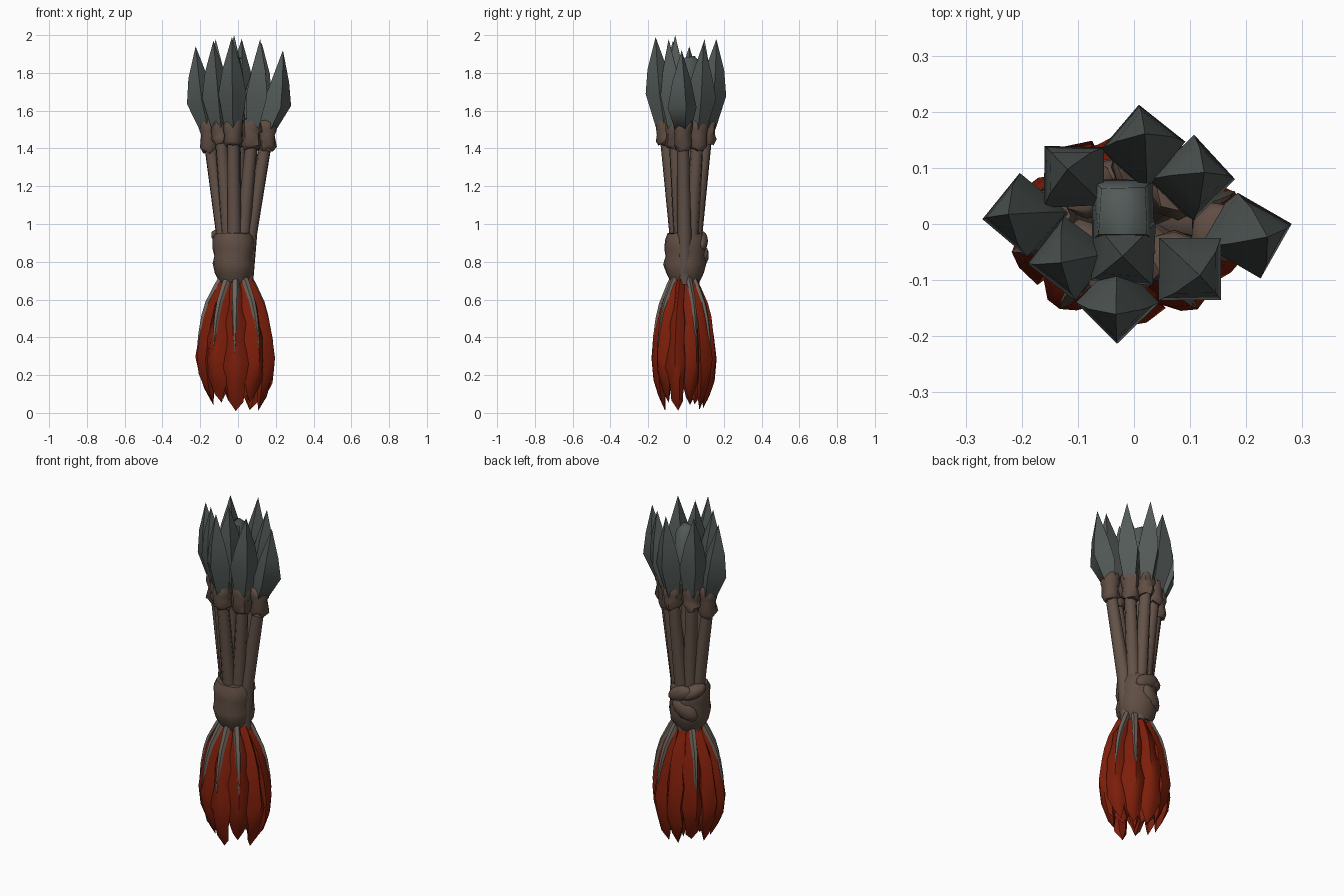
import bpy, bmesh, math, random
from mathutils import Vector, Matrix

if "Cube" in bpy.data.objects:
    bpy.data.objects.remove(bpy.data.objects["Cube"])

random.seed(4)


def material(name, rgb):
    m = bpy.data.materials.new(name)
    m.diffuse_color = (*rgb, 1)
    m.use_nodes = True
    m.node_tree.nodes["Principled BSDF"].inputs["Base Color"].default_value = m.diffuse_color
    return m


STEEL = material("dark steel", (0.085, 0.102, 0.097))
WOOD = material("brown wood", (0.125, 0.085, 0.065))
CLOTH = material("brown binding", (0.115, 0.075, 0.056))
RED = material("red feather", (0.205, 0.013, 0.003))
QUILL = material("grey quill", (0.15, 0.125, 0.105))


def ring(c, rx, ry, n, rot=0.0, jitter=0.0):
    """Horizontal elliptical ring with n points, first turned by rot."""
    pts = []
    for i in range(n):
        a = 2 * math.pi * i / n + rot
        k = 1 + random.uniform(-jitter, jitter)
        dz = random.uniform(-jitter, jitter) * 0.12
        pts.append(Vector((c[0] + rx * k * math.cos(a), c[1] + ry * k * math.sin(a), c[2] + dz)))
    return pts


def loft(bm, rings):
    """Closed skin through rings; single points become tips."""
    vs = [[bm.verts.new(p) for p in r] for r in rings]
    for a, b in zip(vs, vs[1:]):
        n = max(len(a), len(b))
        for i in range(n):
            j = (i + 1) % n
            if len(b) == 1:
                bm.faces.new((a[i], a[j], b[0]))
            else:
                bm.faces.new((a[i], a[j], b[j], b[i]))
    for end in (vs[0], vs[-1]):
        if len(end) > 2:
            bm.faces.new(end)


def finish(name, bm, mat, angle):
    bmesh.ops.recalc_face_normals(bm, faces=bm.faces[:])
    me = bpy.data.meshes.new(name)
    bm.to_mesh(me)
    bm.free()
    me.materials.append(mat)
    ob = bpy.data.objects.new(name, me)
    bpy.context.collection.objects.link(ob)
    bpy.ops.object.select_all(action='DESELECT')
    ob.select_set(True)
    bpy.context.view_layer.objects.active = ob
    bpy.ops.object.shade_smooth_by_angle(angle=math.radians(angle))
    return ob


# Arrows: head centre x, y, turn in degrees, tip height, blunt tip
ARROWS = [
    (-0.197, 0.015, 5, 1.94, 0), (-0.105, 0.085, 45, 1.98, 0),
    (0.015, 0.14, 5, 1.98, 0), (0.107, 0.08, 0, 1.96, 0),
    (0.205, -0.02, 15, 1.92, 0), (0.10, -0.08, 45, 1.98, 0),
    (-0.03, -0.14, 0, 1.99, 0), (-0.115, -0.06, 8, 1.97, 0),
    (-0.02, 0.025, 45, 1.91, 1), (-0.02, -0.05, 42, 2.00, 0),
]

heads, shafts, bindings = bmesh.new(), bmesh.new(), bmesh.new()
for x, y, turn, top, blunt in ARROWS:
    rot = math.radians(turn)

    def at(k, z):
        return (x * k - 0.015 * (1 - k), y * k, z)

    # four-sided arrowhead
    mid = top - 0.30
    rings = [ring(at(0.80, 1.50), 0.044, 0.044, 4, rot),
             ring(at(1.0, mid), 0.076, 0.076, 4, rot, 0.05)]
    if blunt:
        rings += [ring(at(1.0, top - 0.04), 0.058, 0.058, 4, rot, 0.1),
                  [Vector(at(1.0, top - 0.02)) + Vector((0, 0.02, 0))]]
    else:
        rings += [ring(at(1.08, mid + 0.13), 0.052, 0.052, 4, rot, 0.04),
                  [Vector(at(1.15, top))]]
    loft(heads, rings)
    # tapering shaft
    loft(shafts, [ring(at(0.28, 0.68), 0.034, 0.034, 7, rot),
                  ring(at(0.36, 0.95), 0.039, 0.039, 7, rot),
                  ring(at(0.78, 1.48), 0.032, 0.032, 7, rot)])
    # cord below the head
    low = random.uniform(-0.03, 0.02)
    loft(bindings, [ring(at(0.76, z), r, r, 8, rot, 0.10) for z, r in
                    ((1.41 + low, 0.038), (1.435 + low, 0.052), (1.47, 0.045),
                     (1.50, 0.052), (1.535, 0.05), (1.555, 0.038))])
finish("arrowheads", heads, STEEL, 65)
finish("shafts", shafts, WOOD, 60)
finish("head_bindings", bindings, CLOTH, 50)

# Main wrap around the bundle
bm = bmesh.new()
loft(bm, [ring((-0.022, -0.005, z), r, r, 16, 0, 0.04) for z, r in
          ((0.69, 0.075), (0.74, 0.103), (0.79, 0.112), (0.83, 0.106),
           (0.87, 0.112), (0.92, 0.110), (0.95, 0.095))])
finish("bundle_wrap", bm, CLOTH, 50)

# Knot at the back left, with crossing bands
bm = bmesh.new()
for c, s, a, turn in (((-0.085, 0.05, 0.925), (0.075, 0.045, 0.04), 25, -45),
                      ((-0.02, 0.085, 0.91), (0.08, 0.032, 0.045), 25, 0),
                      ((-0.05, 0.08, 0.82), (0.085, 0.035, 0.05), -40, -20),
                      ((-0.085, 0.0, 0.78), (0.08, 0.035, 0.05), 20, -85)):
    m = (Matrix.Translation(c) @ Matrix.Rotation(math.radians(-turn), 4, 'Z')
         @ Matrix.Rotation(math.radians(a), 4, 'Y') @ Matrix.Diagonal((*s, 1)))
    bmesh.ops.create_icosphere(bm, subdivisions=2, radius=1, matrix=m)
finish("wrap_knot", bm, CLOTH, 45)

# Feathers: height, distance out, half width, half thickness
FEATHER = [(0.74, 0.055, 0.018, 0.015), (0.68, 0.077, 0.034, 0.028), (0.58, 0.115, 0.046, 0.042),
           (0.50, 0.137, 0.052, 0.045), (0.40, 0.153, 0.057, 0.048), (0.28, 0.167, 0.064, 0.052),
           (0.18, 0.158, 0.056, 0.046), (0.10, 0.145, 0.034, 0.028)]
SECTION = [(1, 0), (0.5, 0.72), (0, 1), (-0.5, 0.72), (-1, 0), (-0.5, -0.8), (0.5, -0.8)]


def place(ang, r, side, depth, z, twist=0.0):
    """Point on a flattened fan: r outwards, side along the rim."""
    s = side * math.cos(twist) - depth * math.sin(twist)
    d = side * math.sin(twist) + depth * math.cos(twist)
    c, n = math.cos(ang), math.sin(ang)
    return Vector((-0.012 + (r + d) * c - s * n, -0.01 + ((r + d) * n + s * c) * 0.8, z))


feathers, quills = bmesh.new(), bmesh.new()
for i in range(15):
    outer = i < 10
    ang = math.radians(-90 + 36 * i) if outer else math.radians(72 * i + 20)
    scale = 1.0 if outer else 0.55
    drop = random.uniform(0.0, 0.07) if i else 0.0
    twist = random.uniform(-0.45, 0.45) if outer else 1.2
    rings = []
    for k, (z, r, w, t) in enumerate(FEATHER):
        saw = 1.15 if (k + i) % 2 else 0.92
        dz = drop * (0.74 - z) / 0.72
        rings.append([place(ang, r * scale, u * w * saw * random.uniform(0.9, 1.1),
                            v * t * random.uniform(0.88, 1.1),
                            z + dz - abs(u) * 0.03 + random.uniform(-0.015, 0.015), twist)
                      for u, v in SECTION])
    rings.append([place(ang, 0.125 * scale, 0, 0, 0.01 + drop)])
    loft(feathers, rings)
    # tapering grey quill on the outer face of some feathers
    if i in (0, 1, 3, 4, 6, 8, 9):
        path = [(z + drop * (0.74 - z) / 0.72, r, t, q) for (z, r, w, t), q in
                zip(FEATHER[:5], (0.018, 0.020, 0.017, 0.014, 0.009))]
        rings = [[place(ang, r, u * q, t + v * q * 0.6, z, twist)
                  for u, v in ((1, -1), (0.6, 0.8), (-0.6, 0.8), (-1, -1))] for z, r, t, q in path]
        rings.append([place(ang, 0.163, 0, 0.051, 0.31 + drop / 2, twist)])
        loft(quills, rings)
finish("feathers", feathers, RED, 35)
finish("quills", quills, QUILL, 40)
